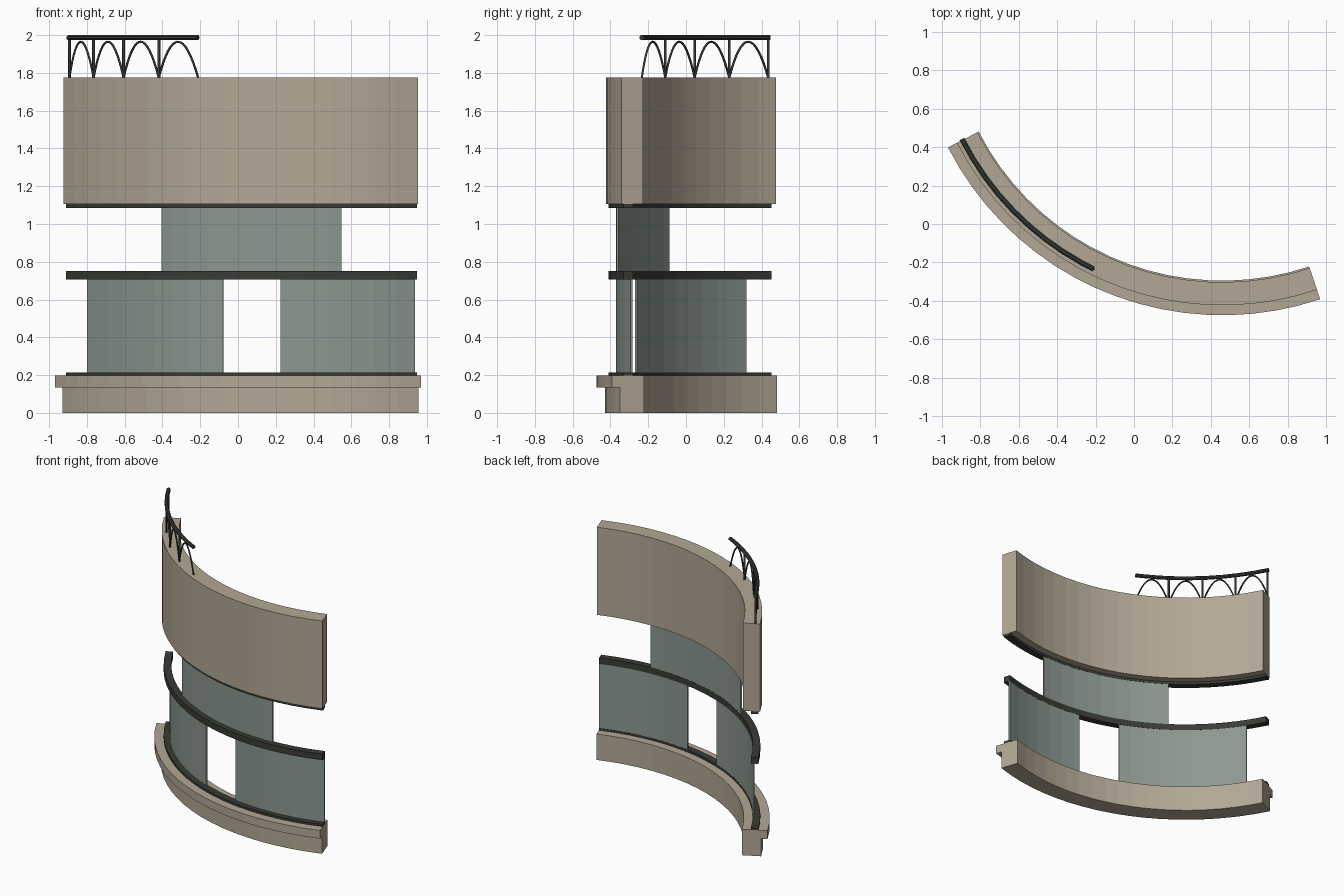
import bpy, bmesh, math
from mathutils import Vector

if "Cube" in bpy.data.objects:
    bpy.data.objects.remove(bpy.data.objects["Cube"])

CENTRE = Vector((0.46, 1.13, 0))
START, END, STEPS = 207.1, 288.5, 19
STEP = (END - START) / STEPS


def material(name, colour):
    mat = bpy.data.materials.new(name)
    mat.use_nodes = True
    mat.diffuse_color = (*colour, 1)
    bsdf = next(n for n in mat.node_tree.nodes if n.type == 'BSDF_PRINCIPLED')
    bsdf.inputs["Base Color"].default_value = (*colour, 1)
    return mat


stone = material("warm stone", (0.45, 0.39, 0.30))
glass = material("grey green glass", (0.26, 0.315, 0.28))
metal = material("dark metal", (0.04, 0.044, 0.037))


def polar(radius, degrees, z):
    a = math.radians(degrees)
    return CENTRE + Vector((radius * math.cos(a), radius * math.sin(a), z))


def sweep(name, profile, mat, start=START, end=END):
    """Sweep a closed (radius, z) profile along the shared faceted arc."""
    grid = [START + STEP * i for i in range(STEPS + 1)]
    angles = [start] + [a for a in grid if start + 0.1 < a < end - 0.1] + [end]
    bm = bmesh.new()
    rings = [[bm.verts.new(polar(r, a, z)) for r, z in profile] for a in angles]
    n = len(profile)
    for ring, following in zip(rings, rings[1:]):
        for i in range(n):
            j = (i + 1) % n
            bm.faces.new((ring[i], ring[j], following[j], following[i]))
    bm.faces.new(rings[0])
    bm.faces.new(rings[-1])
    bmesh.ops.recalc_face_normals(bm, faces=bm.faces)
    mesh = bpy.data.meshes.new(name)
    bm.to_mesh(mesh)
    bm.free()
    mesh.materials.append(mat)
    obj = bpy.data.objects.new(name, mesh)
    bpy.context.collection.objects.link(obj)
    return obj


def box(r0, r1, z0, z1):
    return [(r0, z0), (r1, z0), (r1, z1), (r0, z1)]


def rod(name, points, radius):
    curve = bpy.data.curves.new(name, 'CURVE')
    curve.dimensions = '3D'
    curve.bevel_depth = radius
    curve.bevel_resolution = 1
    curve.use_fill_caps = True
    spline = curve.splines.new('POLY')
    spline.points.add(len(points) - 1)
    for p, co in zip(spline.points, points):
        p.co = (*co, 1)
    curve.materials.append(metal)
    obj = bpy.data.objects.new(name, curve)
    bpy.context.collection.objects.link(obj)


# Stone base with its projecting ledge, and the upper wall
sweep("base_wall", [(1.425, 0), (1.56, 0), (1.56, 0.135), (1.605, 0.135),
                    (1.605, 0.198), (1.425, 0.198)], stone)
sweep("upper_wall", box(1.433, 1.553, 1.105, 1.775), stone)

# Window frames
for name, z0, z1 in (("sill_frame", 0.198, 0.215), ("middle_frame", 0.705, 0.752),
                     ("head_frame", 1.085, 1.105)):
    sweep(name, box(1.488, 1.54, z0, z1), metal)

# Glass panes
for name, a0, a1, z0, z1 in (("lower_right_pane", 212.9, 248.9, 0.215, 0.705),
                             ("lower_left_pane", 261.0, END, 0.215, 0.705),
                             ("upper_pane", 234.8, 273.4, 0.752, 1.085)):
    sweep(name, box(1.489, 1.501, z0, z1), glass, a0, a1)

# Railing: handrail, posts and arches
RAIL_R, RAIL_START, BAY, BAYS = 1.52, 207.2, 9.15, 4
WALL_TOP, ARCH_HEIGHT = 1.775, 0.19
handrail = [(RAIL_R + 0.015 * math.cos(math.tau * (i + 0.5) / 8),
             1.987 + 0.014 * math.sin(math.tau * (i + 0.5) / 8)) for i in range(8)]
sweep("handrail", handrail, metal, RAIL_START - 0.3, RAIL_START + BAY * BAYS)
for bay in range(BAYS):
    a = RAIL_START + BAY * bay
    rod(f"rail_post_{bay + 1}", [polar(RAIL_R, a, WALL_TOP), polar(RAIL_R, a, 1.985)], 0.008)
    arch = []
    for i in range(17):
        t = i / 16
        arch.append(polar(RAIL_R, a + BAY * t, WALL_TOP + ARCH_HEIGHT * (1 - (2 * t - 1) ** 2)))
    rod(f"rail_arch_{bay + 1}", arch, 0.006)
